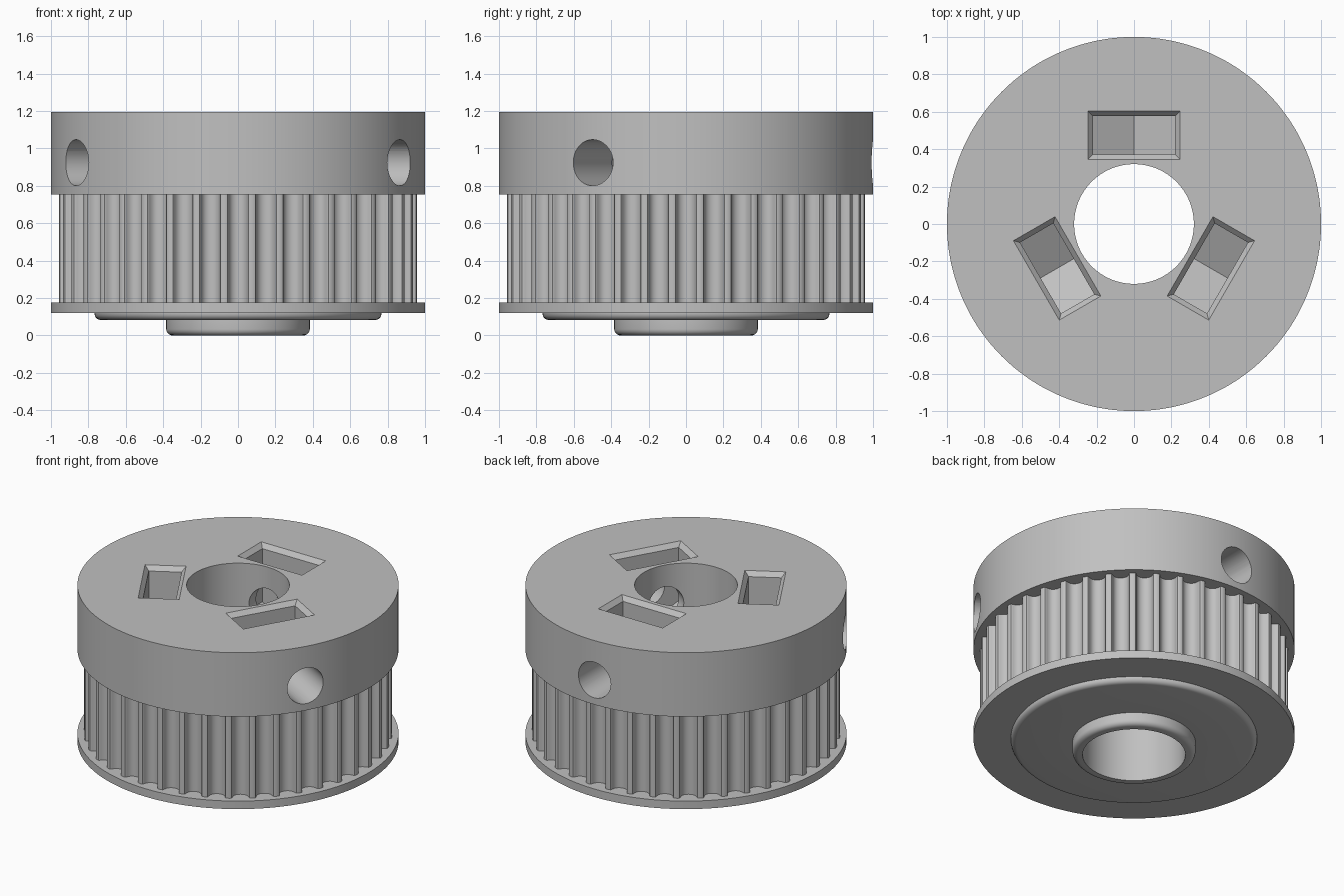
import bpy, bmesh, math
from mathutils import Matrix

cube = bpy.data.objects.get("Cube")
if cube:
    bpy.data.objects.remove(cube, do_unlink=True)

TEETH = 40
GROOVE_DIST = 0.9575
BORE = 0.32
TOP = 1.195

grey = bpy.data.materials.new("plain grey")
grey.use_nodes = True
colour = (0.53, 0.53, 0.53, 1)
grey.diffuse_color = colour
grey.node_tree.nodes["Principled BSDF"].inputs["Base Color"].default_value = colour


def loft(bm, rings, closed=False):
    """Join successive loops of points with quads; returns the vertex loops."""
    loops = [[bm.verts.new(p) for p in ring] for ring in rings]
    pairs = list(zip(loops, loops[1:]))
    if closed:
        pairs.append((loops[-1], loops[0]))
    for a, b in pairs:
        for i in range(len(a)):
            j = (i + 1) % len(a)
            bm.faces.new((a[i], a[j], b[j], b[i]))
    return loops


def make_object(name, bm):
    bmesh.ops.recalc_face_normals(bm, faces=bm.faces)
    mesh = bpy.data.meshes.new(name)
    bm.to_mesh(mesh)
    bm.free()
    mesh.materials.append(grey)
    ob = bpy.data.objects.new(name, mesh)
    bpy.context.collection.objects.link(ob)
    return ob


# Half of one rounded belt groove: (half width, depth)
half = [(0.0652, 0), (0.0565, 0.003), (0.0522, 0.010), (0.0505, 0.0183),
        (0.0477, 0.0264), (0.044, 0.0341), (0.0394, 0.0415), (0.0313, 0.049),
        (0.0217, 0.0544), (0.0111, 0.0577)]
groove = [(-w, d) for w, d in half] + [(0, 0.0588)] + [(w, d) for w, d in reversed(half)]

# Toothed outline in polar form, shared by every ring of the body
outline = []
for i in range(TEETH):
    for w, d in groove:
        angle = math.tau * i / TEETH - math.pi / 2 + math.atan2(w, GROOVE_DIST - d)
        outline.append((angle, math.hypot(w, GROOVE_DIST - d)))


def ring(radius, z):
    """Round ring, or the toothed outline when radius is None."""
    return [((radius or r) * math.cos(a), (radius or r) * math.sin(a), z) for a, r in outline]


def rounded(radius, z, size, steps=5):
    """Quarter-round lower edge from the side wall to the underside."""
    turns = [math.pi / 2 * k / steps for k in range(steps + 1)]
    return [(radius - size + size * math.cos(t), z + size - size * math.sin(t)) for t in turns]


# Pulley body: hub, toothed barrel, flange, raised disc, boss and bore
profile = [(BORE, TOP), (1, TOP), (1, 0.755), (None, 0.755), (None, 0.175),
           (1, 0.175), (1, 0.12), (0.767, 0.12)]
profile += rounded(0.767, 0.083, 0.034)
profile += [(0.384, 0.083)] + rounded(0.384, 0, 0.034) + [(BORE, 0)]
bm = bmesh.new()
loft(bm, [ring(r, z) for r, z in profile], closed=True)
body = make_object("pulley_body", bm)


def slot_cutter():
    """Nut pocket with a flared mouth and a V-shaped floor."""
    def section(flare, z, drop=0):
        w, y0, y1 = 0.219 + flare, 0.372 - flare, 0.577 + flare
        return [(-w, y0, z), (0, y0, z - drop), (w, y0, z),
                (w, y1, z), (0, y1, z - drop), (-w, y1, z)]
    bm = bmesh.new()
    loops = loft(bm, [section(0.052, TOP + 0.03), section(0, TOP - 0.03),
                      section(0, 0.80, 0.126)])
    for v in (loops[0], loops[-1]):
        bm.faces.new((v[0], v[1], v[4], v[5]))
        bm.faces.new((v[1], v[2], v[3], v[4]))
    return bm


def screw_cutter():
    """Radial screw hole from the rim to the bore."""
    bm = bmesh.new()
    place = Matrix.Translation((0, 0.65, 0.924)) @ Matrix.Rotation(math.pi / 2, 4, 'X')
    bmesh.ops.create_cone(bm, cap_ends=True, segments=48, radius1=0.123,
                          radius2=0.123, depth=1.1, matrix=place)
    return bm


# Cut three pockets and three screw holes around the hub
bpy.context.view_layer.objects.active = body
for k in range(3):
    for name, build in (("nut_slot_cutter", slot_cutter), ("screw_hole_cutter", screw_cutter)):
        cutter = make_object(name, build())
        cutter.rotation_euler.z = math.tau * k / 3
        cutter.hide_render = True
        bpy.context.view_layer.update()
        mod = body.modifiers.new(name, 'BOOLEAN')
        mod.operation = 'DIFFERENCE'
        mod.solver = 'EXACT'
        mod.object = cutter
        bpy.ops.object.modifier_apply(modifier=mod.name)
        bpy.data.objects.remove(cutter, do_unlink=True)

# Smooth round walls, crisp edges
for ob in bpy.context.selected_objects:
    ob.select_set(False)
body.select_set(True)
bpy.ops.object.shade_smooth_by_angle(angle=math.radians(30))
